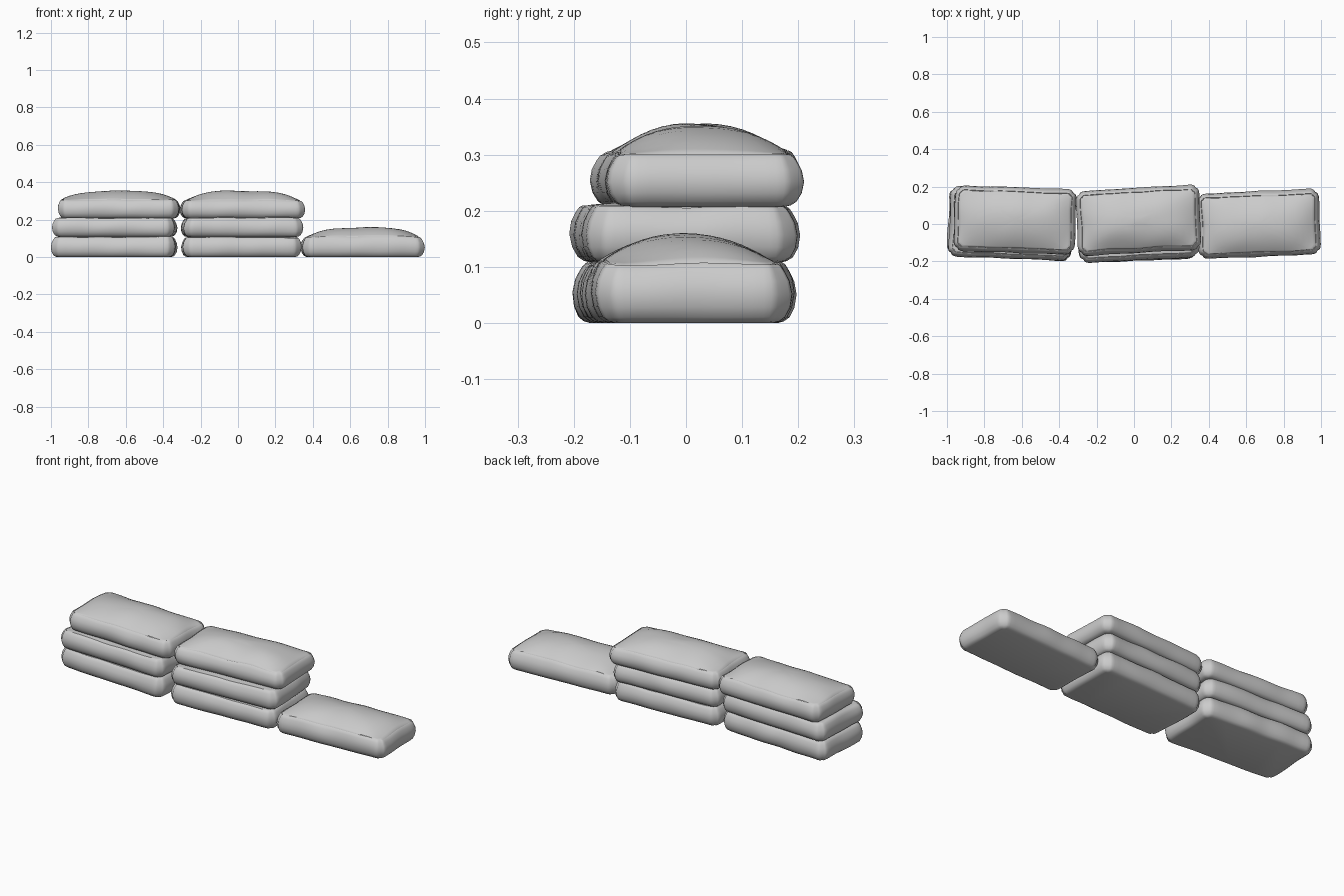
import bpy, bmesh, math
from mathutils import Vector, Matrix, noise

if "Cube" in bpy.data.objects:
    bpy.data.objects.remove(bpy.data.objects["Cube"])

BULGE = 0.022      # how far the walls swell beyond the top seam
NX, NY, NC = 20, 12, 6   # outline segments: long side, short side, corner

# wall profile: (outward offset from seam outline, fraction of wall height)
WALL = [(-0.012, 0.0), (-0.001, 0.03), (0.009, 0.1), (0.018, 0.27), (0.022, 0.5),
        (0.018, 0.72), (0.010, 0.88), (0.004, 0.97), (-0.001, 1.0), (-0.003, 0.975)]
TOP = [0.985, 0.95, 0.88, 0.78, 0.66, 0.53, 0.4, 0.27, 0.13]


def outline(a, b, r, groove=0.0):
    """Rounded rectangle, with a stitched groove down each corner."""
    pts = []
    corners = [(1, 1), (-1, 1), (-1, -1), (1, -1)]
    for k, (sx, sy) in enumerate(corners):
        c = Vector((sx * (a - r), sy * (b - r)))
        arc = []
        for i in range(NC + 1):
            t = math.pi / 2 * (k + i / NC)
            rad = r - (groove if i == NC // 2 else 0)
            arc.append(c + rad * Vector((math.cos(t), math.sin(t))))
        pts += arc
        nx, ny = corners[(k + 1) % 4]
        t = math.pi / 2 * (k + 1)
        end = Vector((nx * (a - r), ny * (b - r))) + r * Vector((math.cos(t), math.sin(t)))
        n = NX if k % 2 == 0 else NY
        pts += [arc[-1].lerp(end, j / n) for j in range(1, n)]
    return pts


def make_bag(name, cx, cy, z0, rot, hx, hy, wall, dome, seed):
    a, b, r = hx - BULGE, hy - BULGE, 0.03
    bm = bmesh.new()
    rings = []
    # swollen side walls up to the seam
    for off, t in WALL:
        ring = outline(a + off, b + off, r + off, 0.005 if 0 < t < 1 else 0.002)
        rings.append([Vector((p.x, p.y, t * wall)) for p in ring])
    # puffed top panel
    base = outline(a - 0.003, b - 0.003, r)
    for s in TOP:
        row = []
        for p in base:
            q = p * s
            f = (1 - abs(q.x / a) ** 3.5) * (1 - abs(q.y / b) ** 2.1)
            row.append(Vector((q.x, q.y, wall + dome * f)))
        rings.append(row)
    # soft cloth unevenness
    shift = Vector((seed * 3.7, seed * 1.9, seed * 5.3))
    for row in rings:
        for p in row:
            d = noise.noise_vector(p * 7 + shift) * 0.006
            k = min(1, p.z / 0.05)
            p += Vector((d.x, d.y, d.z * k))
    vr = [[bm.verts.new(p) for p in row] for row in rings]
    n = len(vr[0])
    for lo, hi in zip(vr, vr[1:]):
        for i in range(n):
            j = (i + 1) % n
            bm.faces.new((lo[i], lo[j], hi[j], hi[i]))
    bm.faces.new(vr[0][::-1])
    peak = bm.verts.new((0, 0, wall + dome))
    for i in range(n):
        bm.faces.new((vr[-1][i], vr[-1][(i + 1) % n], peak))
    bm.transform(Matrix.Translation((cx, cy, z0)) @ Matrix.Rotation(math.radians(rot), 4, 'Z'))
    bmesh.ops.recalc_face_normals(bm, faces=bm.faces)
    me = bpy.data.meshes.new(name)
    bm.to_mesh(me)
    bm.free()
    ob = bpy.data.objects.new(name, me)
    bpy.context.collection.objects.link(ob)
    bpy.ops.object.select_all(action='DESELECT')
    ob.select_set(True)
    bpy.context.view_layer.objects.active = ob
    bpy.ops.object.shade_smooth_by_angle(angle=math.radians(40))


# name, centre x, centre y, base z, turn, half length, half depth, wall, dome
BAGS = [
    ("left_bag_bottom", -0.662, 0.000, 0.000, -3.0, 0.332, 0.184, 0.106, 0.012),
    ("left_bag_middle", -0.660, 0.003, 0.108, -2.5, 0.328, 0.188, 0.100, 0.010),
    ("left_bag_top", -0.636, 0.022, 0.207, -2.0, 0.326, 0.176, 0.098, 0.050),
    ("centre_bag_bottom", 0.018, -0.008, 0.000, 2.0, 0.318, 0.188, 0.106, 0.012),
    ("centre_bag_middle", 0.020, -0.004, 0.108, 2.5, 0.320, 0.190, 0.100, 0.010),
    ("centre_bag_top", 0.024, 0.020, 0.207, 3.0, 0.330, 0.174, 0.096, 0.051),
    ("right_bag", 0.668, 0.000, 0.000, 2.5, 0.326, 0.175, 0.107, 0.052),
]
for i, bag in enumerate(BAGS):
    make_bag(*bag, seed=i + 1)
